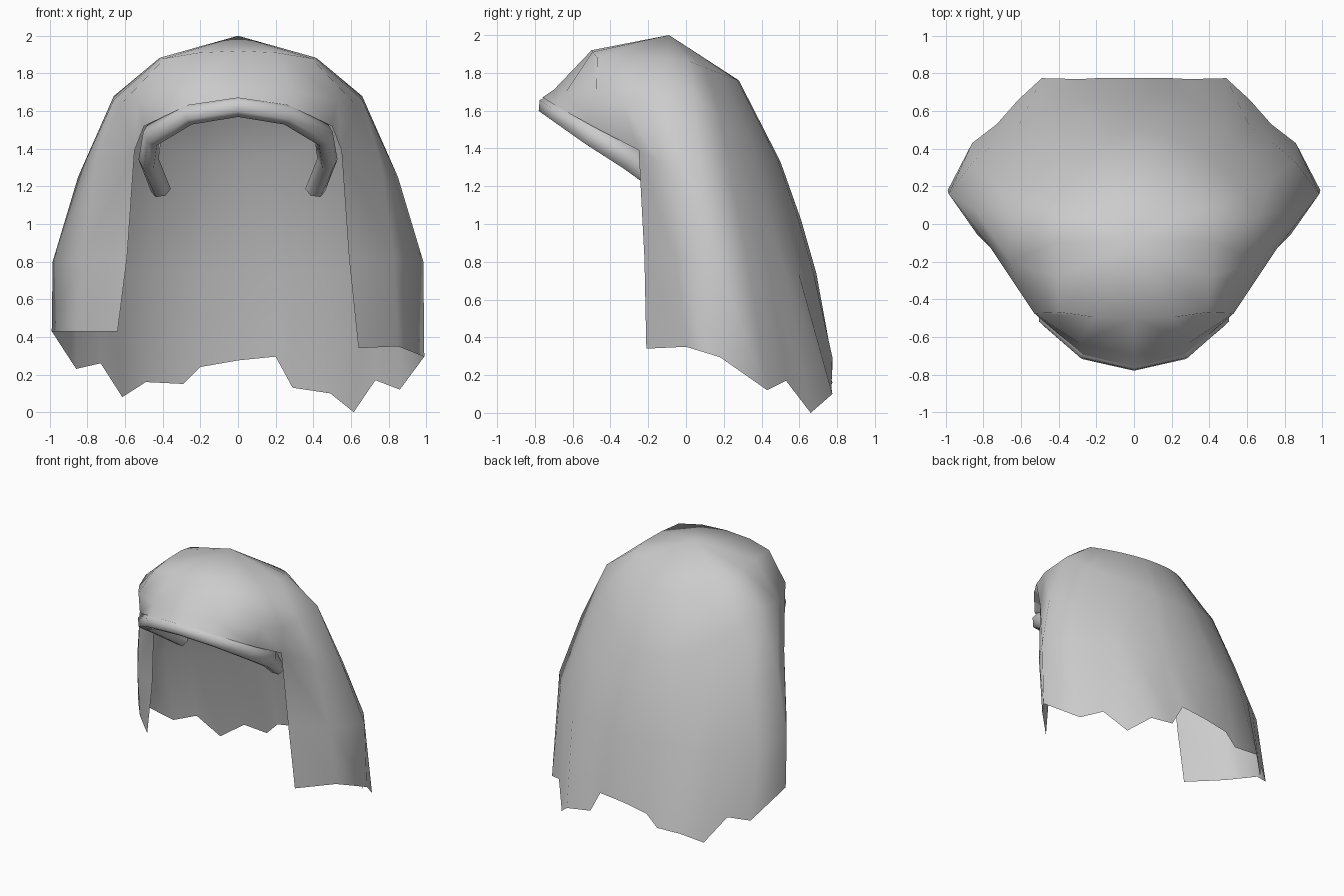
import bpy, bmesh, math
from mathutils import Vector

if "Cube" in bpy.data.objects:
    bpy.data.objects.remove(bpy.data.objects["Cube"])

grey = bpy.data.materials.new("grey cloth")
grey.diffuse_color = (0.6, 0.6, 0.6, 1)
grey.use_nodes = True
grey.node_tree.nodes["Principled BSDF"].inputs["Base Color"].default_value = grey.diffuse_color


def finish(bm, name):
    bmesh.ops.recalc_face_normals(bm, faces=bm.faces)
    for f in bm.faces:
        f.smooth = True
    me = bpy.data.meshes.new(name)
    bm.to_mesh(me)
    bm.free()
    me.materials.append(grey)
    ob = bpy.data.objects.new(name, me)
    bpy.context.collection.objects.link(ob)
    return ob


# Cloth rings, right half: front points, widest side point, back centre (y, z), boxiness
APEX = (0, -0.09, 2.0)
RINGS = [
    ([(0, -.50, 1.92), (.21, -.495, 1.91), (.39, -.47, 1.88), (.41, -.28, 1.885), (.42, -.10, 1.88)],
     (.42, .02, 1.86), (.28, 1.76), 0),
    ([(0, -.70, 1.71), (.29, -.635, 1.70), (.53, -.475, 1.66), (.62, -.34, 1.64), (.66, -.20, 1.66)],
     (.66, .04, 1.68), (.50, 1.33), 0),
    ([(0, -.76, 1.67), (.27, -.695, 1.63), (.50, -.50, 1.52), (.55, -.25, 1.39), (.76, -.13, 1.32)],
     (.85, .08, 1.25), (.61, 1.02), .05),
    ([None, None, None, (.59, -.22, .82), (.83, -.06, .81)], (.985, .16, .80), (.69, .74), .12),
]
# Ragged hem: x, y, height on the right, height on the left
HEM = [(.64, -.21, .34, .43), (.85, 0, .35, .43), (.99, .18, .295, .43), (.86, .43, .12, .23),
       (.73, .53, .17, .26), (.615, .66, 0, .08), (.49, .775, .10, .16), (.29, .77, .13, .15),
       (.20, .775, .295, .24), (0, .775, .275, .275)]
BACK = [h[0] / .99 for h in HEM[3:]]
BOXY = [(h[1] - .19) / .585 for h in HEM[3:]]


def half_ring(k):
    front, side, (yb, zb), b = RINGS[k]
    pts = front + [side]
    for n, box in zip(BACK, BOXY):
        s = math.sqrt(1 - n * n)
        t = s ** 1.65 * (1 - b) + box * b   # flattened corners, boxier near the hem
        pts.append((side[0] * n, side[1] + (yb - side[1]) * t, side[2] + (zb - side[2]) * s ** 1.6))
    return pts


bm = bmesh.new()
apex = bm.verts.new(APEX)
for sign in (1, -1):
    rows = [[p and bm.verts.new((p[0] * sign, p[1], p[2])) for p in half_ring(k)] for k in range(4)]
    hem = [bm.verts.new((x * sign, y, zr if sign > 0 else zl)) for x, y, zr, zl in HEM]
    rows.append([None] * 3 + hem)
    for a, b in zip(rows[0], rows[0][1:]):
        bm.faces.new((apex, a, b))
    for r0, r1 in zip(rows, rows[1:]):
        for i in range(len(r0) - 1):
            quad = (r0[i], r1[i], r1[i + 1], r0[i + 1])
            if all(quad):
                bm.faces.new(quad)
bmesh.ops.remove_doubles(bm, verts=bm.verts, dist=0.0005)
finish(bm, "head_cloth")

# Rolled band under the front rim: centre point and thickness across the band
half = [((.41, -.10, 1.18), .05), ((.475, -.29, 1.345), .075), ((.455, -.50, 1.475), .07),
        ((.26, -.67, 1.585), .06)]
stations = half + [((0, -.73, 1.625), .057)] + [((-p[0], p[1], p[2]), r) for p, r in reversed(half)]
path = [Vector(p) for p, r in stations]
normal = Vector((0, .55, .83)).normalized()
bm = bmesh.new()
loops = []
for i, p in enumerate(path):
    tan = (path[min(i + 1, len(path) - 1)] - path[max(i - 1, 0)]).normalized()
    out = tan.cross(normal).normalized()
    up = out.cross(tan)
    loops.append([bm.verts.new(p + .054 * math.cos(a) * out + stations[i][1] * math.sin(a) * up)
                  for a in (math.tau * j / 6 for j in range(6))])
for a, b in zip(loops, loops[1:]):
    for j in range(6):
        bm.faces.new((a[j], a[(j + 1) % 6], b[(j + 1) % 6], b[j]))
finish(bm, "rolled_band")
